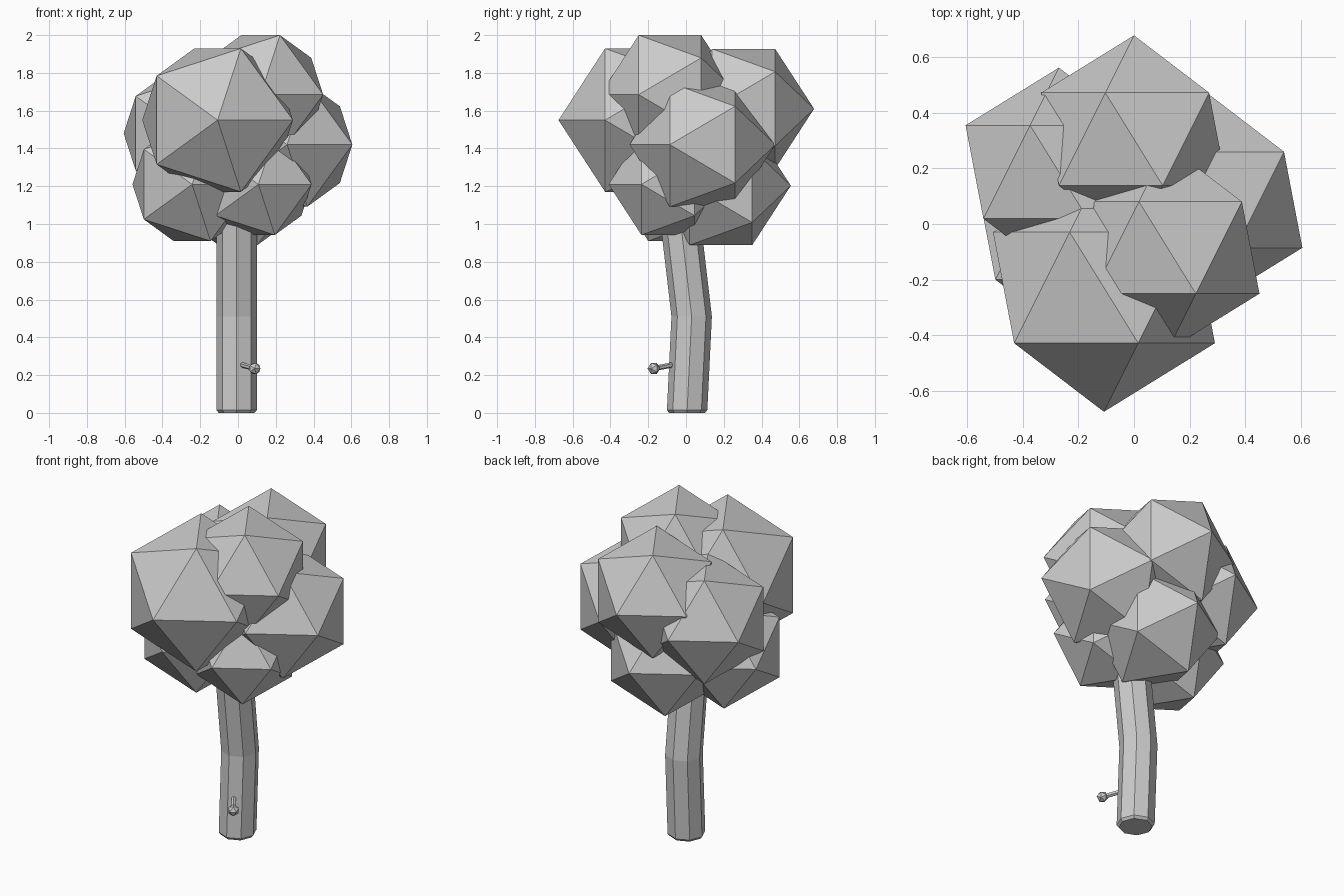
import bpy, bmesh, math
from mathutils import Vector

if "Cube" in bpy.data.objects:
    bpy.data.objects.remove(bpy.data.objects["Cube"])


def leaf_ball(name, loc, r):
    # low-poly ball with its poles along y
    bpy.ops.mesh.primitive_ico_sphere_add(subdivisions=1, radius=r, location=loc,
                                          rotation=(math.pi / 2, 0, 0))
    bpy.context.object.name = name


def lofted(name, rings, sides):
    # horizontal rings of (x, y, z, radius) joined into a capped tube
    bm = bmesh.new()
    loops = []
    for x, y, z, r in rings:
        loops.append([bm.verts.new((x + r * math.cos(2 * math.pi * i / sides),
                                    y + r * math.sin(2 * math.pi * i / sides), z))
                      for i in range(sides)])
    for a, b in zip(loops, loops[1:]):
        for i in range(sides):
            j = (i + 1) % sides
            bm.faces.new((a[i], a[j], b[j], b[i]))
    bm.faces.new(loops[0][::-1])
    bm.faces.new(loops[-1])
    mesh = bpy.data.meshes.new(name)
    bm.to_mesh(mesh)
    bm.free()
    obj = bpy.data.objects.new(name, mesh)
    bpy.context.collection.objects.link(obj)


# Bent trunk with a small chamfer at the foot
lofted("trunk", [(-0.007, 0.005, 0.0, 0.095), (-0.007, 0.006, 0.015, 0.107),
                 (-0.007, 0.03, 0.51, 0.107), (-0.007, -0.045, 1.15, 0.107)], 8)

# Foliage clumps
clumps = {
    "front": ((-0.108, -0.229, 1.55), 0.446),
    "right": ((0.26, 0.087, 1.42), 0.386),
    "back": ((0.0, 0.305, 1.61), 0.373),
    "top": ((0.12, -0.085, 1.685), 0.37),
    "left": ((-0.27, 0.187, 1.48), 0.375),
    "lower_left": ((-0.243, -0.042, 1.21), 0.353),
    "lower_front": ((0.108, -0.095, 1.21), 0.315),
    "lower_back": ((0.0, 0.185, 1.203), 0.37),
}
for part, (loc, r) in clumps.items():
    leaf_ball("foliage_" + part, loc, r)

# Twig with a bud at its end
start, end = Vector((0.0, -0.04, 0.26)), Vector((0.088, -0.17, 0.235))
axis = end - start
bpy.ops.mesh.primitive_cylinder_add(vertices=6, radius=0.014, depth=axis.length,
                                    location=(start + end) / 2,
                                    rotation=axis.to_track_quat('Z', 'Y').to_euler())
bpy.context.object.name = "twig"
leaf_ball("bud", end, 0.034)
